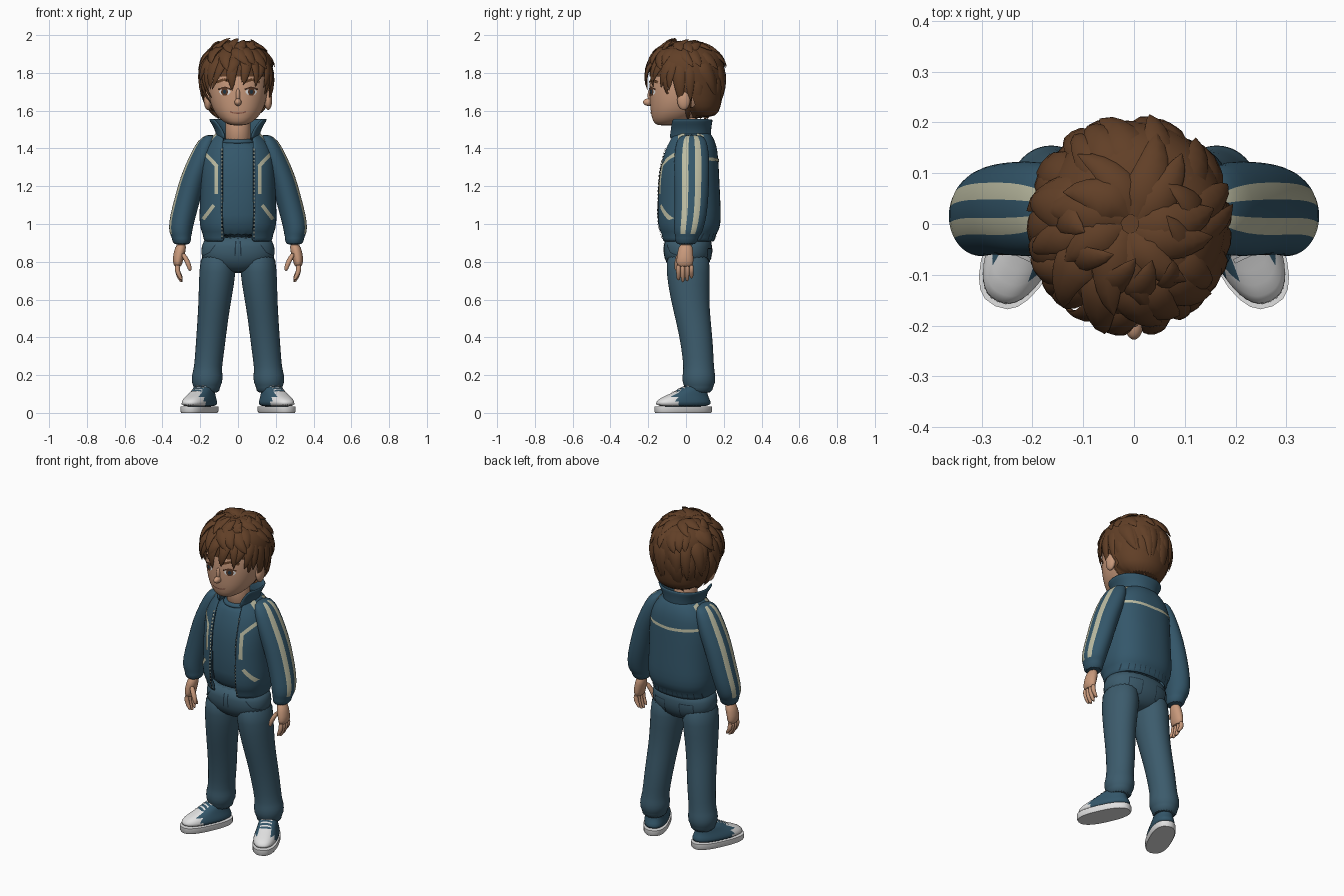
import bpy, bmesh, math, random
from math import sin, cos, pi, radians
from mathutils import Vector, Matrix
from mathutils.bvhtree import BVHTree

if "Cube" in bpy.data.objects:
    bpy.data.objects.remove(bpy.data.objects["Cube"])
random.seed(4)


def material(name, *rgb):
    m = bpy.data.materials.new(name)
    m.use_nodes = True
    m.diffuse_color = (*rgb, 1)
    for node in m.node_tree.nodes:
        if node.type == 'BSDF_PRINCIPLED':
            node.inputs["Base Color"].default_value = (*rgb, 1)
    return m


SKIN = material("skin", .58, .32, .2)
HAIR = material("brown hair", .12, .05, .02)
BLUE = material("jacket blue", .034, .095, .145)
DENIM = material("trouser blue", .045, .105, .15)
SEAM = material("dark seam", .015, .035, .055)
BEIGE = material("beige stripe", .5, .5, .36)
WHITE = material("shoe white", .75, .75, .75)
IRIS = material("iris brown", .1, .04, .02)
LIP = material("lip", .25, .09, .06)


def finish(name, bm, mats, mirror=False, smooth=1, shell=0):
    me = bpy.data.meshes.new(name)
    bm.to_mesh(me)
    bm.free()
    for m in mats:
        me.materials.append(m)
    for f in me.polygons:
        f.use_smooth = True
    me.set_sharp_from_angle(angle=radians(55))
    ob = bpy.data.objects.new(name, me)
    bpy.context.collection.objects.link(ob)
    if shell:
        mod = ob.modifiers.new("shell", 'SOLIDIFY')
        mod.thickness, mod.offset = shell, -1
    if mirror:
        ob.modifiers.new("mirror", 'MIRROR').use_mirror_merge = False
    if smooth:
        mod = ob.modifiers.new("smooth", 'SUBSURF')
        mod.levels = mod.render_levels = smooth
    return ob


def loft(name, mats, stations, n=24, p=2, paint=None, keep=None, turn=None, **kw):
    """Skin horizontal rings (x, y, z, rx, ry, front gap angle)."""
    bm, rows = bmesh.new(), []
    stations = sorted(stations, key=lambda s: s[2])
    opened = len(stations[0]) > 5
    for x, y, z, rx, ry, *gap in stations:
        g = gap[0] if gap else 0
        row = []
        for i in range(n + opened):
            a = g + (2 * pi - 2 * g) * i / n
            s, c = sin(a), cos(a)
            row.append(bm.verts.new((x + rx * math.copysign(abs(s) ** (2 / p), s),
                                     y - ry * math.copysign(abs(c) ** (2 / p), c), z)))
        rows.append(row)
    for lo, hi in zip(rows, rows[1:]):
        for i in range(n):
            j = (i + 1) % len(lo)
            f = bm.faces.new((lo[i], lo[j], hi[j], hi[i]))
            if paint:
                f.material_index = paint(f.calc_center_median(), i)
    if not opened:
        bm.faces.new(rows[0][::-1])
        bm.faces.new(rows[-1])
    if keep:
        bad = [f for f in bm.faces if not keep(f.calc_center_median())]
        bmesh.ops.delete(bm, geom=bad, context='FACES')
    if turn:
        bm.transform(turn)
    return finish(name, bm, mats, **kw)


def blob(name, mat, loc, size, mirror=False):
    bm = bmesh.new()
    bmesh.ops.create_uvsphere(bm, u_segments=16, v_segments=10, radius=1,
                              matrix=Matrix.LocRotScale(Vector(loc), None, Vector(size)))
    return finish(name, bm, [mat], mirror)


FRONT, BACK, DOWN = Vector((0, 1, 0)), Vector((0, -1, 0)), Vector((0, 0, -1))


def decal(name, mat, paths, width, target, d=FRONT, lift=.004, oval=False, steps=8):
    """Lay thin strips on a surface; path points are (x, z), or (x, y) from above."""
    bvh = BVHTree.FromObject(target, bpy.context.evaluated_depsgraph_get())
    bm = bmesh.new()
    for path in paths:
        pts = [Vector((u, v, 0)) if d is DOWN else Vector((u, 0, v)) for u, v in path]
        for a, b in zip(pts, pts[1:]):
            side, last = d.cross(b - a).normalized() * width / 2, None
            for k in range(steps + 1):
                t = k / steps
                w = math.sqrt(max(.01, 1 - (2 * t - 1) ** 2)) if oval else 1
                hits = [bvh.ray_cast(a.lerp(b, t) + side * w * q - d * 3, d)[0]
                        for q in (-1, 0, 1)]
                row = None if None in hits else [bm.verts.new(h - d * lift) for h in hits]
                if row and last:
                    for i in (0, 1):
                        f = bm.faces.new((last[i], last[i + 1], row[i + 1], row[i]))
                        f.normal_update()
                        if f.normal.dot(d) > 0:
                            f.normal_flip()
                last = row
    return finish(name, bm, [mat], True, 0)


# Trousers: hips and turned-up legs
hips = loft("trouser_hips", [DENIM], [
    (0, .01, .94, .18, .125), (0, .01, .88, .195, .13), (0, .01, .82, .2, .13),
    (0, .01, .77, .15, .1), (0, .01, .74, .05, .06)], p=2.3)
legs = loft("trouser_legs", [DENIM], [
    (.105, .01, .87, .09, .115), (.107, .01, .75, .1, .118), (.122, .02, .6, .087, .102),
    (.135, .04, .48, .081, .092), (.147, .06, .35, .078, .085), (.16, .068, .23, .073, .08),
    (.163, .068, .205, .083, .088), (.164, .068, .155, .082, .088),
    (.165, .068, .14, .068, .074), (.165, .068, .1, .07, .074)], mirror=True)
pocket = [(.05, .87), (.05, .79), (.09, .775), (.13, .79), (.13, .87), (.05, .87)]
decal("back_pocket_seams", SEAM, [pocket], .005, hips, BACK)
decal("front_pocket_seams", SEAM, [[(.12, .89), (.15, .85), (.19, .83)]], .005, hips)
decal("drawstring", SEAM, [[(.012, .91), (.016, .83)]], .007, hips)

# Trainers, toes turned out
TURN = Matrix.Translation((.205, -.015, 0)) @ Matrix.Rotation(radians(25), 4, 'Z')
loft("shoe_soles", [WHITE], [(0, 0, 0, .066, .157), (0, 0, .008, .071, .162),
                             (0, 0, .035, .071, .162)],
     p=2.5, turn=TURN, mirror=True, smooth=0)
uppers = loft("shoe_uppers", [BLUE, WHITE], [
    (0, 0, .03, .069, .16), (0, 0, .06, .068, .156), (0, .012, .085, .06, .13),
    (0, .045, .11, .052, .09), (0, .075, .15, .048, .06)], p=2.4, n=40,
    paint=lambda c, i: int(c.y < -.065), turn=TURN, mirror=True)
laces = []
for k in range(4):
    ends = [TURN @ Vector((s * .032, -.05 + k * .022, 0)) for s in (-1, 1)]
    laces.append([(e.x, e.y) for e in ends])
decal("shoe_laces", WHITE, laces, .009, uppers, DOWN)

# Shirt and neck
loft("shirt", [BLUE], [
    (0, .01, .92, .165, .13), (0, .01, 1.03, .18, .15), (0, .01, 1.25, .175, .147),
    (0, .02, 1.35, .165, .13), (0, .025, 1.41, .13, .11), (0, .02, 1.445, .085, .085)], p=2.3)
loft("shirt_neckband", [BLUE], [(0, .015, 1.42, .09, .09), (0, .015, 1.435, .095, .093),
                                (0, .015, 1.455, .08, .08)])
loft("neck", [SKIN], [(0, .015, 1.4, .075, .075), (0, 0, 1.5, .065, .065),
                      (0, 0, 1.6, .07, .07)])

# Open jacket with hem, collar and sleeves
jacket = loft("jacket_body", [BLUE], [
    (0, .01, .905, .182, .143, .34), (0, .01, .95, .186, .148, .34),
    (0, .012, .968, .198, .166, .34), (0, .013, 1.03, .207, .173, .34),
    (0, .012, 1.12, .2, .17, .35), (0, .01, 1.25, .2, .166, .35),
    (0, .018, 1.35, .195, .153, .36), (0, .025, 1.42, .172, .137, .42),
    (0, .025, 1.465, .13, .115, .6), (0, .02, 1.485, .11, .105, .7)],
    n=40, p=2.4, shell=.016)
loft("jacket_collar", [BLUE], [
    (0, .01, 1.45, .115, .122, .6), (0, .01, 1.49, .118, .122, .72),
    (0, .005, 1.53, .14, .132, .9), (0, .005, 1.553, .156, .138, 1.0)],
    n=32, p=2.2, shell=.014)
loft("sleeves", [BLUE, BEIGE], [
    (.145, .03, 1.473, .02, .05), (.16, .03, 1.45, .05, .08), (.188, .03, 1.36, .07, .095),
    (.235, .03, 1.25, .071, .093), (.263, .03, 1.15, .069, .09), (.29, .025, 1.05, .069, .086),
    (.304, .015, .98, .064, .08), (.302, .01, .945, .058, .07), (.3, .005, .93, .05, .06),
    (.297, 0, .885, .049, .058)], n=32, mirror=True,
    paint=lambda c, i: int(i in (5, 6, 9, 10) and c.z > .95))

# Jacket trim
decal("chest_stripes", BEIGE, [[(.115, 1.16), (.115, 1.315)], [(.11, 1.305), (.172, 1.37)],
                               [(.128, 1.1), (.185, 1.025)]], .019, jacket)
decal("back_stripe", BEIGE, [[(0, 1.335), (.175, 1.345)]], .017, jacket, BACK)
decal("shoulder_stripes", BEIGE, [[(.115, -.025), (.17, -.025)], [(.115, .075), (.17, .08)]],
      .034, jacket, DOWN, .006)
decal("zip_tape", SEAM, [[(.085, .92), (.088, 1.4)]], .011, jacket)
teeth = [[(.085, z / 100), (.085, z / 100 + .009)] for z in range(93, 140, 2)]
decal("zip_teeth", BEIGE, teeth, .006, jacket, lift=.006, steps=1)
folds = [[(.02 + .03 * k, .915), (.02 + .03 * k, .95)] for k in range(6)]
decal("hem_ribs", SEAM, folds, .004, jacket, BACK)

# Hands with curled fingers
loft("palms", [SKIN], [(.298, 0, .9, .028, .034), (.31, -.004, .85, .032, .043),
                       (.32, -.006, .8, .028, .047), (.318, -.006, .77, .018, .042)],
     n=16, mirror=True)
for k, name in enumerate(("index", "middle", "ring", "little")):
    y, drop = -.04 + .023 * k, (.01, 0, .005, .02)[k]
    loft(name + "_fingers", [SKIN], [
        (.32, y, .79, .015, .013), (.322, y, .75, .014, .013),
        (.31, y, .715 + drop, .013, .012), (.298, y, .69 + drop, .008, .008)],
        n=10, mirror=True)
loft("thumbs", [SKIN], [(.295, -.03, .85, .014, .016), (.272, -.045, .81, .016, .016),
                        (.258, -.05, .775, .014, .014), (.254, -.05, .75, .008, .008)],
     n=10, mirror=True)

# Head and face
head = loft("head", [SKIN], [
    (0, -.105, 1.52, .035, .05), (0, -.085, 1.54, .082, .09), (0, -.048, 1.59, .128, .14),
    (0, -.032, 1.65, .15, .16), (0, -.02, 1.73, .162, .177), (0, 0, 1.85, .16, .18),
    (0, 0, 1.93, .1, .12)], n=32, p=2.15)
blob("nose", SKIN, (0, -.197, 1.645), (.019, .032, .02))
blob("nose_bridge", SKIN, (0, -.186, 1.68), (.013, .018, .04))
blob("ears", SKIN, (.16, -.012, 1.657), (.022, .036, .054), True)
decal("eye_whites", WHITE, [[(.04, 1.7), (.1, 1.7)]], .038, head, oval=True)
decal("irises", IRIS, [[(.052, 1.7), (.09, 1.7)]], .042, head, lift=.006, oval=True)
decal("pupils", SEAM, [[(.062, 1.7), (.08, 1.7)]], .022, head, lift=.007, oval=True)
decal("eyelids", IRIS, [[(.036, 1.712), (.07, 1.724), (.105, 1.712)]], .008, head, lift=.008)
decal("eyebrows", HAIR, [[(.03, 1.75), (.075, 1.765), (.115, 1.75)]], .014, head, lift=.007)
decal("mouth", LIP, [[(0, 1.586), (.025, 1.588), (.042, 1.595)]], .006, head)

# Hair: a cap under rows of pointed locks
loft("hair_cap", [HAIR], [
    (0, .075, 1.56, .11, .085), (0, .058, 1.62, .155, .128), (0, .02, 1.7, .177, .178),
    (0, .005, 1.78, .188, .2), (0, .005, 1.86, .186, .2), (0, .005, 1.92, .15, .168),
    (0, .005, 1.955, .08, .1)], n=32,
    keep=lambda c: c.z > (1.77 if c.y < -.05 else 1.7 if c.y < .03 else 0))
MIDDLE = Vector((-.008, 0, 1.79))


def scalp(az, el, k=1):
    az, el = radians(az), radians(el)
    rz = .172 if el > 0 else .25
    return MIDDLE + k * Vector((.192 * sin(az) * cos(el), -.207 * cos(az) * cos(el), rz * sin(el)))


def lock(bm, root, mid, tip, width, n=8, steps=7):
    rows = []
    for k in range(steps + 1):
        t = k / steps
        p = root * (1 - t) ** 2 + mid * 2 * t * (1 - t) + tip * t * t
        along = (mid - root) * (1 - t) + (tip - mid) * t
        side = along.cross(p - MIDDLE).normalized()
        out = side.cross(along).normalized()
        r = width * min(1, .5 + 2 * t) * (1 - t) ** .6 + .001
        rows.append([bm.verts.new(p + side * r * cos(2 * pi * i / n)
                                  + out * r * .4 * sin(2 * pi * i / n)) for i in range(n)])
    for lo, hi in zip(rows, rows[1:]):
        for i in range(n):
            bm.faces.new((lo[i], lo[i - 1], hi[i - 1], hi[i]))


def lock_row(name, first, last, count, root, tip, width, flare, twist=12):
    bm, r = bmesh.new(), random.uniform
    for k in range(count):
        az = first + (last - first) * (k + .5) / count + r(-6, 6)
        end, sway = tip + r(-7, 7), twist + r(-14, 14)
        lock(bm, scalp(az, root, .92), scalp(az + sway * .3, (root + end) / 2, 1.16),
             scalp(az + sway, end, flare + r(-.03, .04)), width * r(.8, 1.15))
    bmesh.ops.recalc_face_normals(bm, faces=bm.faces)
    finish(name, bm, [HAIR], smooth=0)


lock_row("nape_locks", 85, 275, 13, 5, -62, .045, 1.06)
lock_row("back_locks", 75, 285, 14, 35, -30, .05, 1.05)
lock_row("sideburn_locks_left", 58, 76, 2, 15, -34, .025, .94, 0)
lock_row("sideburn_locks_right", -76, -58, 2, 15, -34, .025, .94, 0)
lock_row("fringe_locks", -80, 80, 13, 38, -13, .038, 1.02, -8)
lock_row("side_locks", 0, 360, 16, 60, 12, .05, 1.08)
lock_row("crown_locks", 0, 360, 11, 84, 42, .05, 1.1, 25)
lock_row("top_tufts", -110, 110, 7, 42, 68, .036, 1.16, 30)
